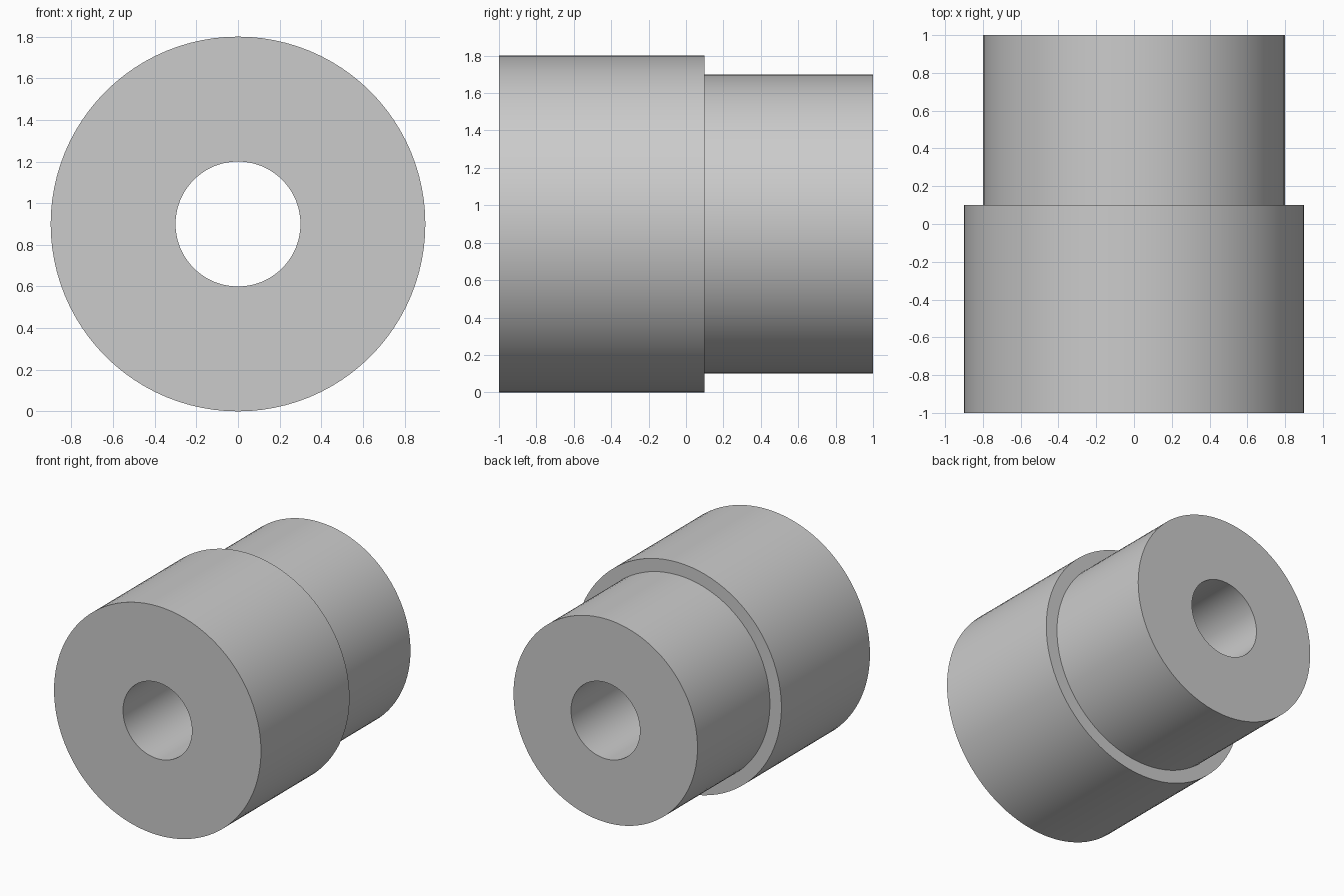
import bpy
import bmesh
import math
from mathutils import Vector

cube = bpy.data.objects.get("Cube")
if cube:
    bpy.data.objects.remove(cube, do_unlink=True)

SEGMENTS = 96
AXIS_HEIGHT = 0.9

# Plain grey material
grey = bpy.data.materials.new("plain_grey")
grey.use_nodes = True
colour = (0.6, 0.6, 0.6, 1)
grey.diffuse_color = colour
grey.node_tree.nodes["Principled BSDF"].inputs["Base Color"].default_value = colour

# Closed half section as (radius, y): bore, wide body, shoulder, narrow neck
bore, body, neck = 0.3, 0.9, 0.8
front, shoulder, back = -1.0, 0.1, 1.0
section = [(bore, front), (body, front), (body, shoulder),
           (neck, shoulder), (neck, back), (bore, back)]

# Revolve the section around the y axis
bm = bmesh.new()
centre = Vector((0, 0, AXIS_HEIGHT))
verts = [bm.verts.new((0, y, AXIS_HEIGHT + r)) for r, y in section]
edges = [bm.edges.new((v, verts[(i + 1) % len(verts)])) for i, v in enumerate(verts)]
bmesh.ops.spin(bm, geom=verts + edges, cent=centre, axis=(0, 1, 0),
               angle=math.tau, steps=SEGMENTS, use_merge=False)
bmesh.ops.remove_doubles(bm, verts=bm.verts, dist=0.0001)
bmesh.ops.recalc_face_normals(bm, faces=bm.faces)

mesh = bpy.data.meshes.new("stepped_bushing")
bm.to_mesh(mesh)
bm.free()
mesh.materials.append(grey)
bushing = bpy.data.objects.new("stepped_bushing", mesh)
bpy.context.collection.objects.link(bushing)

# Smooth round walls with crisp rims
bpy.ops.object.select_all(action="DESELECT")
bushing.select_set(True)
bpy.context.view_layer.objects.active = bushing
bpy.ops.object.shade_smooth_by_angle(angle=math.radians(30))
